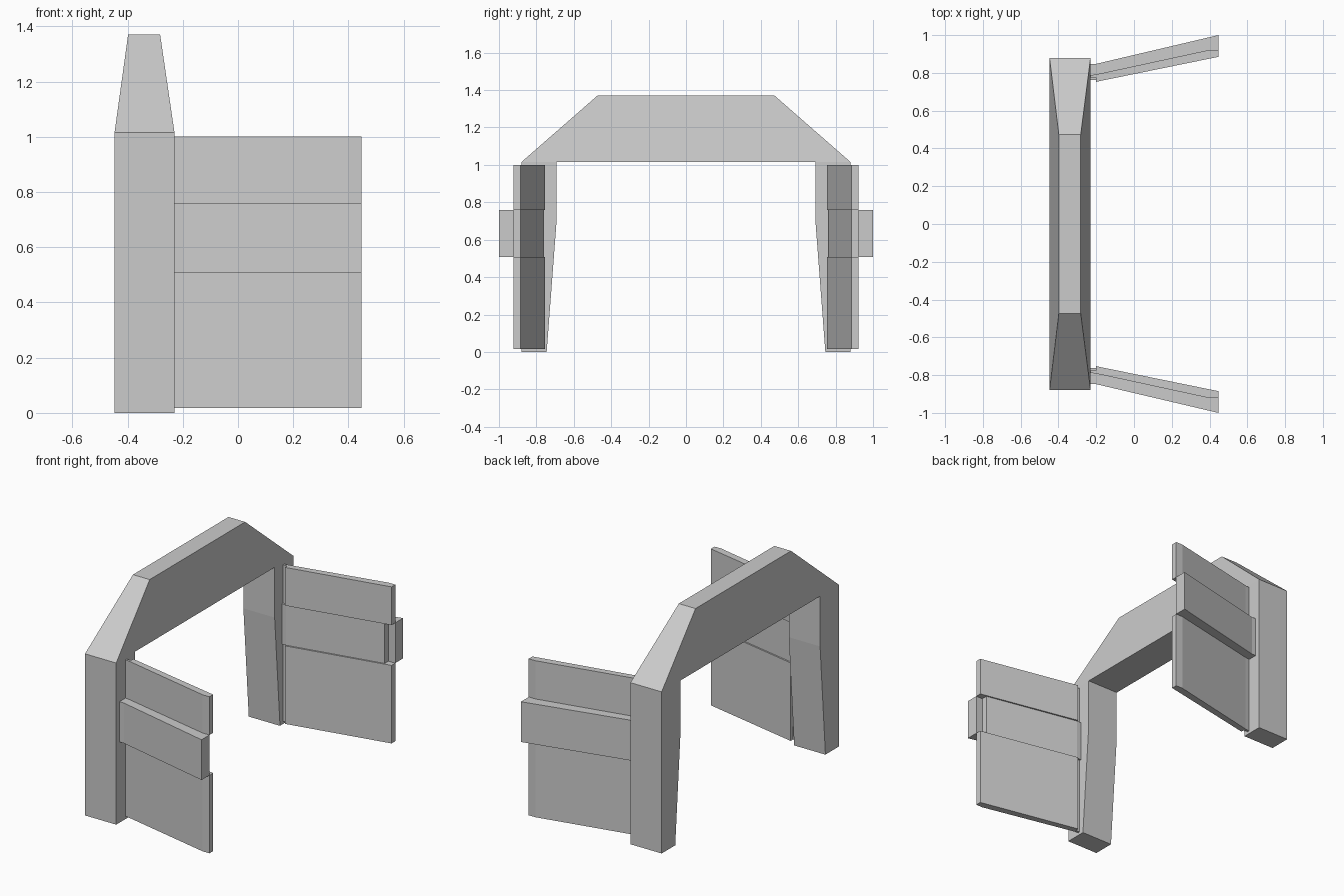
import bpy, bmesh

if "Cube" in bpy.data.objects:
    bpy.data.objects.remove(bpy.data.objects["Cube"])

def make_object(name, bm):
    bmesh.ops.recalc_face_normals(bm, faces=bm.faces)
    mesh = bpy.data.meshes.new(name)
    bm.to_mesh(mesh)
    bm.free()
    obj = bpy.data.objects.new(name, mesh)
    bpy.context.collection.objects.link(obj)
    return obj

def prism(name, start, end):
    """Join two matching outlines into a closed solid."""
    bm = bmesh.new()
    a = [bm.verts.new(p) for p in start]
    b = [bm.verts.new(p) for p in end]
    n = len(a)
    bm.faces.new(a)
    bm.faces.new(b[::-1])
    for i in range(n):
        j = (i + 1) % n
        bm.faces.new((a[i], a[j], b[j], b[i]))
    return make_object(name, bm)

def slab(name, outline, z0, z1, side):
    """Plan outline (x, y) extruded upward, on the chosen side."""
    return prism(name, [(x, y * side, z0) for x, y in outline],
                 [(x, y * side, z1) for x, y in outline])

def rect(x0, x1, y, z):
    return [(x0, -y, z), (x1, -y, z), (x1, y, z), (x0, y, z)]

# Tapered top beam
X0, X1, BEAM_Z = -0.447, -0.23, 1.015
prism("top_beam", rect(X0, X1, 0.88, BEAM_Z), rect(-0.398, -0.282, 0.474, 1.37))

# Plan outlines of the splayed doors and their cross bars
panel = [(-0.23, 0.775), (-0.2, 0.775), (-0.2, 0.753), (0.447, 0.885),
         (0.447, 0.922), (0.40, 0.922), (-0.2, 0.792), (-0.23, 0.788)]
bar = [(-0.23, 0.763), (-0.2, 0.763), (0.40, 0.884), (0.40, 0.922),
       (0.447, 0.922), (0.447, 1.0), (-0.2, 0.848), (-0.23, 0.848)]
post = [(0.88, 0), (0.745, 0), (0.692, 0.70), (0.692, BEAM_Z), (0.88, BEAM_Z)]

for side, label in ((-1, "front"), (1, "back")):
    # Post with a tapered inner face
    prism(label + "_post", [(X0, y * side, z) for y, z in post],
          [(X1, y * side, z) for y, z in post])
    # Door panels above and below the cross bar
    slab(label + "_lower_panel", panel, 0.017, 0.507, side)
    slab(label + "_upper_panel", panel, 0.76, 1.0, side)
    slab(label + "_cross_bar", bar, 0.507, 0.76, side)
